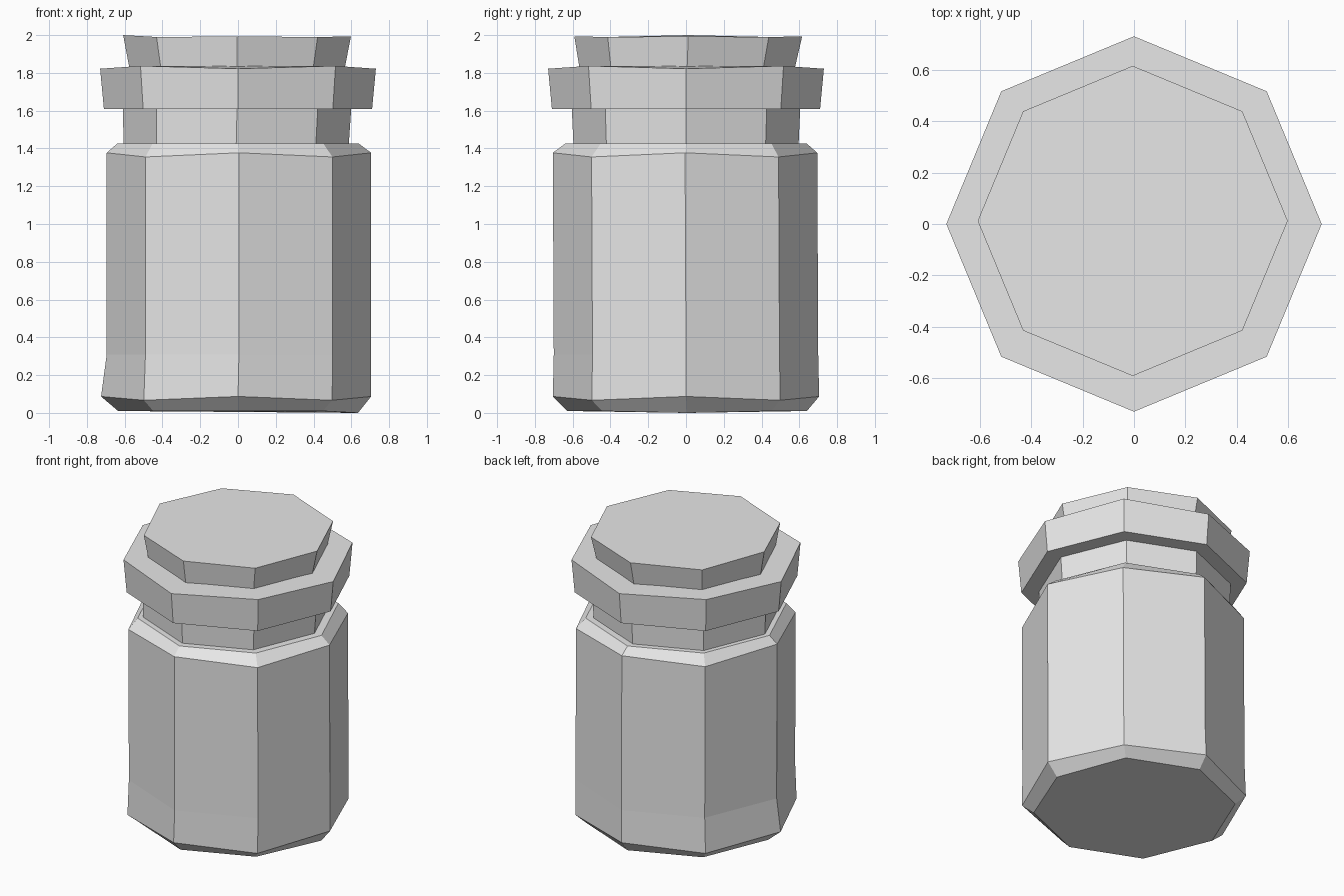
import bpy
import bmesh
from math import cos, sin, pi

SIDES = 8

old = bpy.data.objects.get("Cube")
if old:
    bpy.data.objects.remove(old, do_unlink=True)

grey = bpy.data.materials.new("plain grey")
grey.use_nodes = True
colour = (0.8, 0.8, 0.8, 1)
grey.diffuse_color = colour
grey.node_tree.nodes["Principled BSDF"].inputs["Base Color"].default_value = colour


def lathe(name, rings):
    """Closed octagonal part from rings of (radius, z, lift of axis corners, centre x, centre y)."""
    bm = bmesh.new()
    loops = []
    for radius, z, lift, cx, cy in rings:
        loop = []
        for i in range(SIDES):
            a = 2 * pi * i / SIDES
            dz = lift if i % 2 == 0 else 0
            loop.append(bm.verts.new((cx + radius * cos(a), cy + radius * sin(a), z + dz)))
        loops.append(loop)
    for low, high in zip(loops, loops[1:]):
        for i in range(SIDES):
            j = (i + 1) % SIDES
            bm.faces.new((low[i], low[j], high[j], high[i]))
    bm.faces.new(loops[0][::-1])
    bm.faces.new(loops[-1])
    mesh = bpy.data.meshes.new(name)
    bm.to_mesh(mesh)
    bm.free()
    mesh.materials.append(grey)
    obj = bpy.data.objects.new(name, mesh)
    bpy.context.collection.objects.link(obj)
    return obj


# Jar with chamfered base and shoulder
jar = lathe("jar_body", [
    (0.635, 0.01, 0, 0, 0.005),
    (0.705, 0.067, 0.02, 0, 0),
    (0.70, 0.31, 0, 0.005, 0),
    (0.70, 1.355, 0.022, 0.005, -0.005),
    (0.64, 1.425, 0, 0, 0),
])
# Hand-cut irregularities: flared left-hand foot and low base corner
for v in jar.data.vertices:
    if v.co.x < -0.69 and v.co.z < 0.2:
        v.co.x = -0.725
    elif v.co.x > 0.6 and v.co.z < 0.05:
        v.co.z = 0

# Neck of the stopper
lathe("stopper_neck", [
    (0.595, 1.40, 0, -0.01, 0),
    (0.605, 1.62, 0, -0.005, 0),
])

# Wide overhanging rim
lathe("stopper_rim", [
    (0.71, 1.61, 0, 0, 0),
    (0.73, 1.837, -0.015, 0, 0),
])

# Flared top cap
lathe("stopper_cap", [
    (0.565, 1.80, 0, -0.005, 0.005),
    (0.603, 1.99, 0.003, -0.005, 0.012),
])
for v in bpy.data.objects["stopper_cap"].data.vertices:
    if v.co.z > 1.9 and v.co.x < -0.6:
        v.co.z = 2.0
